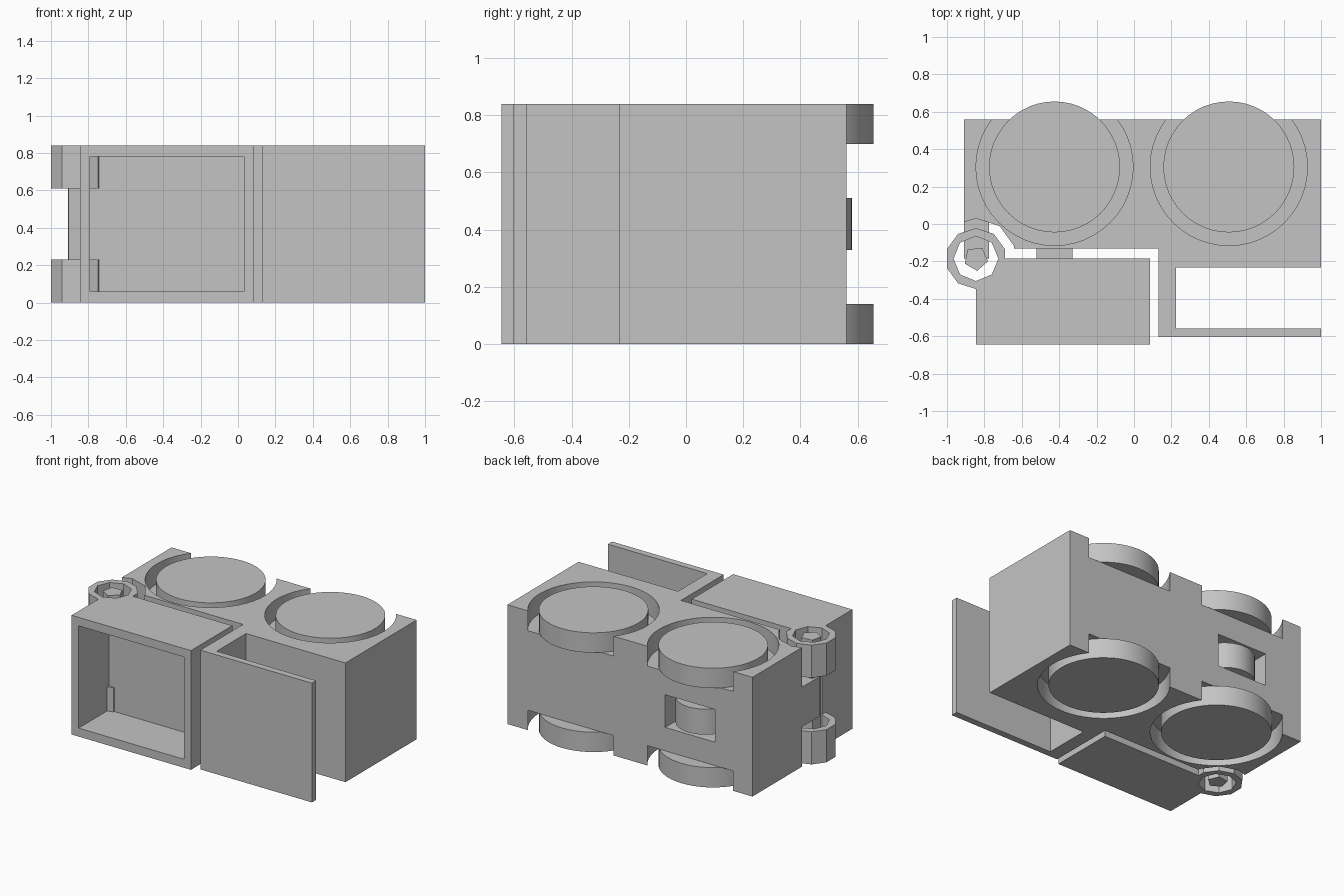
import bpy, bmesh, math

if "Cube" in bpy.data.objects:
    bpy.data.objects.remove(bpy.data.objects["Cube"])

H = 0.84                      # overall height
REELS = (-0.425, 0.507)       # reel centres along x
REEL_Y = 0.305
HINGE = (-0.845, -0.185)

grey = bpy.data.materials.new("plain_grey")
grey.use_nodes = True
colour = (0.55, 0.55, 0.55, 1)
grey.diffuse_color = colour
grey.node_tree.nodes["Principled BSDF"].inputs["Base Color"].default_value = colour


def prism(name, outline, z0, z1):
    """Extrude a flat outline from z0 to z1."""
    bm = bmesh.new()
    base = bm.faces.new([bm.verts.new((x, y, z0)) for x, y in outline])
    up = bmesh.ops.extrude_face_region(bm, geom=[base])["geom"]
    verts = [v for v in up if isinstance(v, bmesh.types.BMVert)]
    bmesh.ops.translate(bm, verts=verts, vec=(0, 0, z1 - z0))
    bmesh.ops.recalc_face_normals(bm, faces=bm.faces)
    mesh = bpy.data.meshes.new(name)
    bm.to_mesh(mesh)
    bm.free()
    mesh.materials.append(grey)
    obj = bpy.data.objects.new(name, mesh)
    bpy.context.collection.objects.link(obj)
    return obj


def box(name, x0, x1, y0, y1, z0, z1):
    return prism(name, [(x0, y0), (x1, y0), (x1, y1), (x0, y1)], z0, z1)


def cylinder(name, centre, radius, z0, z1, sides=48, turn=0):
    angles = [math.radians(turn) + math.tau * i / sides for i in range(sides)]
    return prism(name, [(centre[0] + radius * math.cos(a),
                         centre[1] + radius * math.sin(a)) for a in angles], z0, z1)


def cut(obj, *cutters):
    """Subtract each cutter, then discard it."""
    for cutter in cutters:
        cutter.hide_render = True
        mod = obj.modifiers.new("cut", "BOOLEAN")
        mod.operation = "DIFFERENCE"
        mod.solver = "EXACT"
        mod.object = cutter
        bpy.context.view_layer.objects.active = obj
        bpy.ops.object.modifier_apply(modifier=mod.name)
        bpy.data.objects.remove(cutter)


def smooth(obj):
    bpy.ops.object.select_all(action="DESELECT")
    obj.select_set(True)
    bpy.context.view_layer.objects.active = obj
    bpy.ops.object.shade_smooth_by_angle(angle=math.radians(30))


# Main body with the side arm and front panel
body = prism("main_body", [
    (-0.91, -0.13), (0.13, -0.13), (0.13, -0.605), (1, -0.605), (1, -0.558),
    (0.225, -0.558), (0.225, -0.232), (1, -0.232), (1, 0.56), (-0.91, 0.56)], 0, H)
for x in REELS:
    cut(body,
        cylinder("recess", (x, REEL_Y), 0.42, H - 0.14, H + 0.1),
        cylinder("recess", (x, REEL_Y), 0.42, -0.1, 0.14))
cut(body,
    cylinder("hinge_clearance", HINGE, 0.215, -0.1, H + 0.1, 10, 18),
    box("wheel_window", -0.62, -0.23, 0.13, 0.7, 0.305, 0.535))
smooth(body)

# Reels in the top and bottom recesses
for x, side in zip(REELS, ("right", "left")):
    for z, level in ((0, "bottom"), (H - 0.14, "top")):
        smooth(cylinder(f"{level}_{side}_reel", (x, REEL_Y), 0.35, z, z + 0.14))

# Small wheel showing through the back window
smooth(cylinder("thumb_wheel", (REELS[0], 0.387), 0.193, 0.33, 0.51))

# Hollow swinging box, open at the front
swing_box = box("swing_box", -0.845, 0.085, -0.645, -0.185, 0, H)
cut(swing_box,
    box("cavity", -0.79, 0.032, -0.8, -0.31, 0.06, 0.78),
    cylinder("hinge_bore", HINGE, 0.12, -0.1, H + 0.1, 8))

# Hinge rings, pin and the tab that carries the pin
for z, level in ((0, "lower"), (0.61, "upper")):
    ring = cylinder(f"{level}_hinge_ring", HINGE, 0.163, z, z + 0.23, 10, 18)
    cut(ring, cylinder("hinge_bore", HINGE, 0.12, -0.1, H + 0.1, 8))
cylinder("hinge_pin", HINGE, 0.066, 0.01, H - 0.01, 5, 60)
box("hinge_tab", -0.91, -0.775, -0.185, 0.06, 0.28, 0.56)

# Catch between the body and the swinging box
box("catch", -0.52, -0.33, -0.19, -0.12, 0.33, 0.51)
